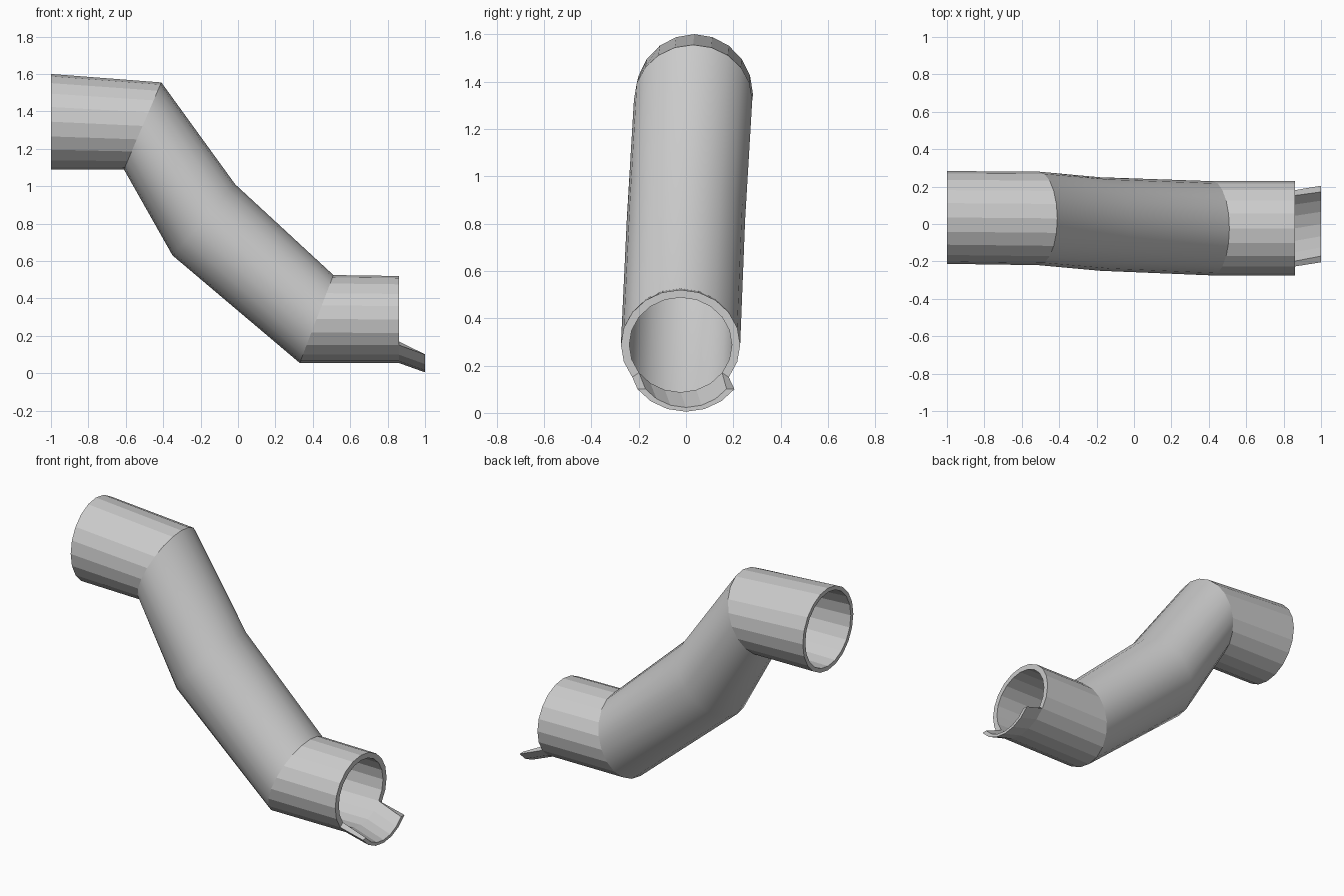
import bpy, bmesh, math

if "Cube" in bpy.data.objects:
    bpy.data.objects.remove(bpy.data.objects["Cube"])

N = 20
# Each section: top (x, z), bottom (x, z), centre y, half width, inner scale
SECTIONS = [
    ((-1.00, 1.60), (-1.00, 1.09), 0.035, 0.248, 0.90),
    ((-0.41, 1.555), (-0.61, 1.09), 0.030, 0.250, 0.89),
    ((-0.015, 1.01), (-0.35, 0.63), 0.000, 0.250, 0.88),
    ((0.51, 0.525), (0.33, 0.055), -0.023, 0.252, 0.87),
    ((0.86, 0.52), (0.86, 0.055), -0.023, 0.252, 0.86),
]

bm = bmesh.new()


def ring(top, bottom, y, half, scale=1.0, steps=range(N)):
    cx, cz = (top[0] + bottom[0]) / 2, (top[1] + bottom[1]) / 2
    ux, uz = (top[0] - cx) * scale, (top[1] - cz) * scale
    verts = []
    for i in steps:
        a = math.tau * i / N
        s = math.sin(a)
        verts.append(bm.verts.new((cx + ux * s, y + half * scale * math.cos(a), cz + uz * s)))
    return verts


def strip(a, b, closed=True, smooth=False):
    n = len(a)
    for i in range(n if closed else n - 1):
        j = (i + 1) % n
        bm.faces.new((a[i], a[j], b[j], b[i])).smooth = smooth


# Outer and inner pipe walls: faceted straight ends, smooth bends
outer = [ring(t, b, y, h) for t, b, y, h, s in SECTIONS]
inner = [ring(t, b, y, h, s) for t, b, y, h, s in SECTIONS]
for k in range(4):
    for walls in (outer, inner):
        strip(walls[k], walls[k + 1], smooth=k in (1, 2))

# Rims; the low part of the outlet rim is left open for the spout lip
strip(outer[0], inner[0])
low = list(range(12, 19))
rest = [18, 19] + list(range(0, 13))
strip([outer[4][i] for i in rest], [inner[4][i] for i in rest], closed=False)

# Spout lip carried on from the bottom of the outlet
lip_out = ring((1, 0.466), (1, 0.005), 0, 0.253, 1, low)
lip_in = ring((1, 0.403), (1, 0.023), 0, 0.212, 1, low)
base_out = [outer[4][i] for i in low]
base_in = [inner[4][i] for i in low]
strip(base_out, lip_out, closed=False)
strip(base_in, lip_in, closed=False)
strip(lip_out, lip_in, closed=False)
for e in (0, -1):
    bm.faces.new((base_out[e], lip_out[e], lip_in[e], base_in[e]))

bmesh.ops.recalc_face_normals(bm, faces=bm.faces)
# Keep rim and lip edges sharp
for e in bm.edges:
    if len(e.link_faces) == 2 and e.calc_face_angle(0) > math.radians(60):
        e.smooth = False

mesh = bpy.data.meshes.new("bent_pipe")
bm.to_mesh(mesh)
bm.free()
obj = bpy.data.objects.new("bent_pipe", mesh)
bpy.context.collection.objects.link(obj)
